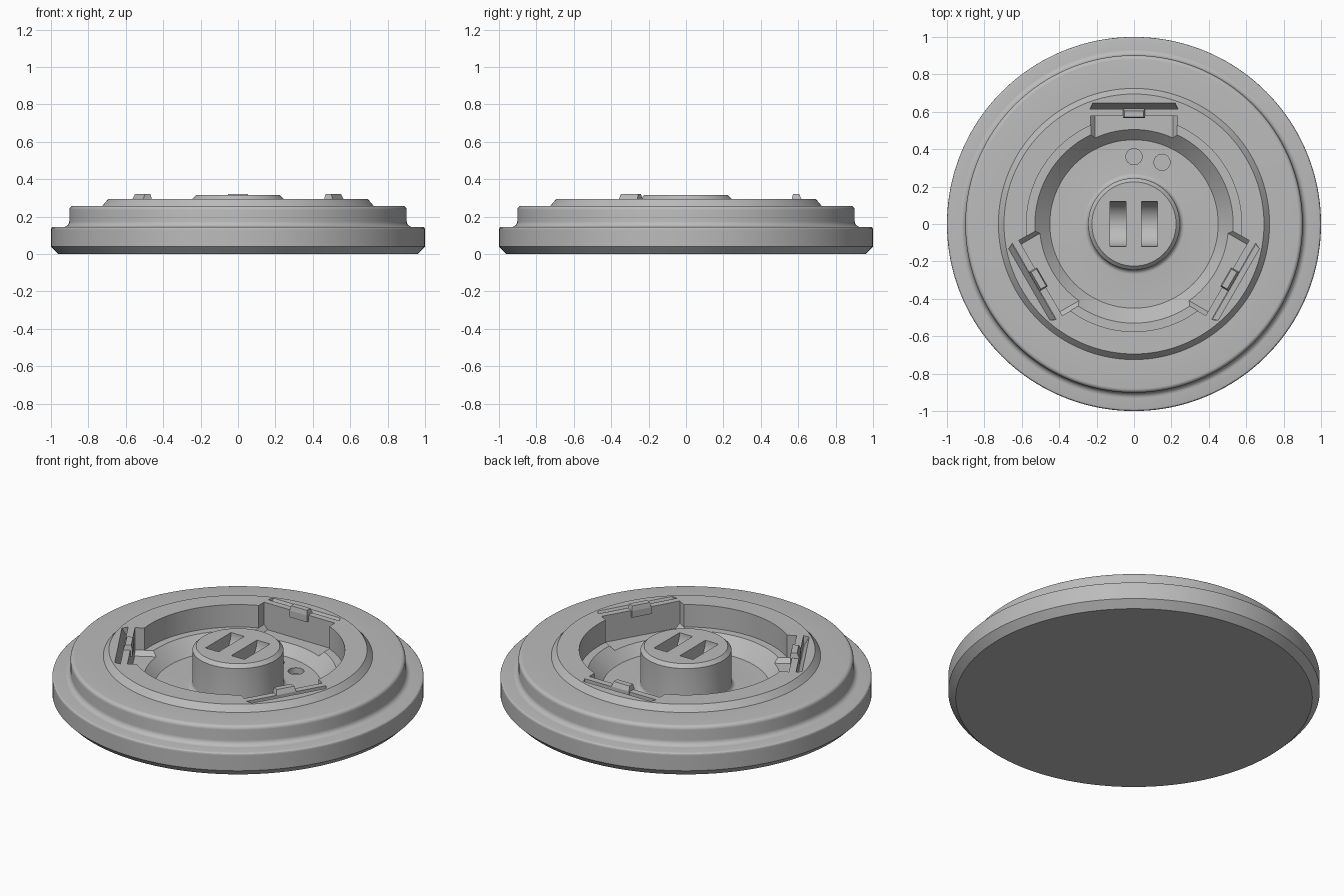
import bpy, bmesh, math
from mathutils import Matrix, Vector

if "Cube" in bpy.data.objects:
    bpy.data.objects.remove(bpy.data.objects["Cube"])

grey = bpy.data.materials.new("warm_grey")
grey.diffuse_color = (0.5, 0.5, 0.5, 1)
grey.use_nodes = True
grey.node_tree.nodes["Principled BSDF"].inputs["Base Color"].default_value = grey.diffuse_color


def make(name, bm):
    bmesh.ops.recalc_face_normals(bm, faces=bm.faces)
    mesh = bpy.data.meshes.new(name)
    bm.to_mesh(mesh)
    bm.free()
    mesh.materials.append(grey)
    ob = bpy.data.objects.new(name, mesh)
    bpy.context.collection.objects.link(ob)
    return ob


def arc(cx, cz, r, a0, a1, n=6):
    """Points on a fillet, angles in degrees."""
    return [(cx + r * math.cos(math.radians(a0 + (a1 - a0) * i / n)),
             cz + r * math.sin(math.radians(a0 + (a1 - a0) * i / n))) for i in range(n + 1)]


def lathe(name, profile, steps=160):
    bm = bmesh.new()
    vs = [bm.verts.new((r, 0, z)) for r, z in profile]
    es = [bm.edges.new(p) for p in zip(vs, vs[1:])]
    bmesh.ops.spin(bm, geom=vs + es, cent=(0, 0, 0), axis=(0, 0, 1),
                   angle=2 * math.pi, steps=steps, use_duplicate=False)
    bmesh.ops.remove_doubles(bm, verts=bm.verts, dist=1e-5)
    return make(name, bm)


def loft(name, loops, turn=0.0):
    """Solid through matching loops of points, turned about z."""
    bm = bmesh.new()
    rings = [[bm.verts.new(p) for p in lp] for lp in loops]
    n = len(rings[0])
    bm.faces.new(rings[0])
    bm.faces.new(rings[-1])
    for a, b in zip(rings, rings[1:]):
        for i in range(n):
            j = (i + 1) % n
            bm.faces.new((a[i], a[j], b[j], b[i]))
    bm.transform(Matrix.Rotation(turn, 4, 'Z'))
    return make(name, bm)


def rect(hx, y0, y1, z, hx1=None):
    hx1 = hx if hx1 is None else hx1
    return [(-hx, y0, z), (hx, y0, z), (hx1, y1, z), (-hx1, y1, z)]


def cylinder(name, r, depth, pos, rot=Matrix(), n=48):
    bm = bmesh.new()
    bmesh.ops.create_cone(bm, cap_ends=True, segments=n, radius1=r, radius2=r, depth=depth)
    bm.transform(Matrix.Translation(Vector(pos)) @ rot)
    return make(name, bm)


# Round body: outer steps, recessed cup and central boss
profile = ([(0, 0), (0.96, 0), (1, 0.04), (1, 0.13)] + arc(0.987, 0.132, 0.013, 0, 90, 3)
           + arc(0.932, 0.175, 0.03, 270, 180) + arc(0.88, 0.236, 0.022, 0, 90)
           + [(0.725, 0.258), (0.695, 0.293), (0.575, 0.293), (0.575, 0.16),
              (0.53, 0.16), (0.45, 0.08)]
           + arc(0.27, 0.105, 0.025, 270, 180)
           + [(0.245, 0.295), (0.225, 0.315), (0, 0.315)])
body = lathe("body", profile)

cutters = []
turns = [0, 2 * math.pi / 3, 4 * math.pi / 3]
for t in turns:
    # Latch pocket with drafted ends, and the tapered slot behind it
    cutters.append(loft("pocket_cutter", [rect(0.208, 0.44, 0.577, 0.135),
                                          rect(0.232, 0.44, 0.577, 0.161),
                                          rect(0.232, 0.44, 0.577, 0.35)], t))
    cutters.append(loft("slot_cutter", [rect(0.235, 0.615, 0.618, 0.235, 0.232),
                                        rect(0.235, 0.615, 0.647, 0.293, 0.22),
                                        rect(0.235, 0.615, 0.647, 0.35, 0.22)], t))
# Two curved grooves in the boss
for x in (-0.0865, 0.0835):
    cutters.append(cylinder("groove_cutter", 0.12, 0.086, (x, 0, 0.316),
                            Matrix.Rotation(math.pi / 2, 4, 'Y'), 64))
# Two small holes in the cup floor
for x, y in ((0, 0.36), (0.15, 0.33)):
    cutters.append(cylinder("hole_cutter", 0.043, 0.08, (x, y, 0.085)))

bpy.context.view_layer.objects.active = body
for c in cutters:
    m = body.modifiers.new("cut", 'BOOLEAN')
    m.operation, m.solver, m.object = 'DIFFERENCE', 'EXACT', c
    bpy.ops.object.modifier_apply(modifier=m.name)
for c in cutters:
    bpy.data.objects.remove(c)

# Small latch bumps on the rim
for i, t in enumerate(turns):
    loft(f"latch_bump_{i + 1}", [rect(0.058, 0.566, 0.617, 0.255),
                                 rect(0.058, 0.566, 0.617, 0.295),
                                 rect(0.052, 0.572, 0.605, 0.322)], t)

bpy.ops.object.select_all(action='DESELECT')
body.select_set(True)
bpy.ops.object.shade_smooth_by_angle(angle=math.radians(25))
